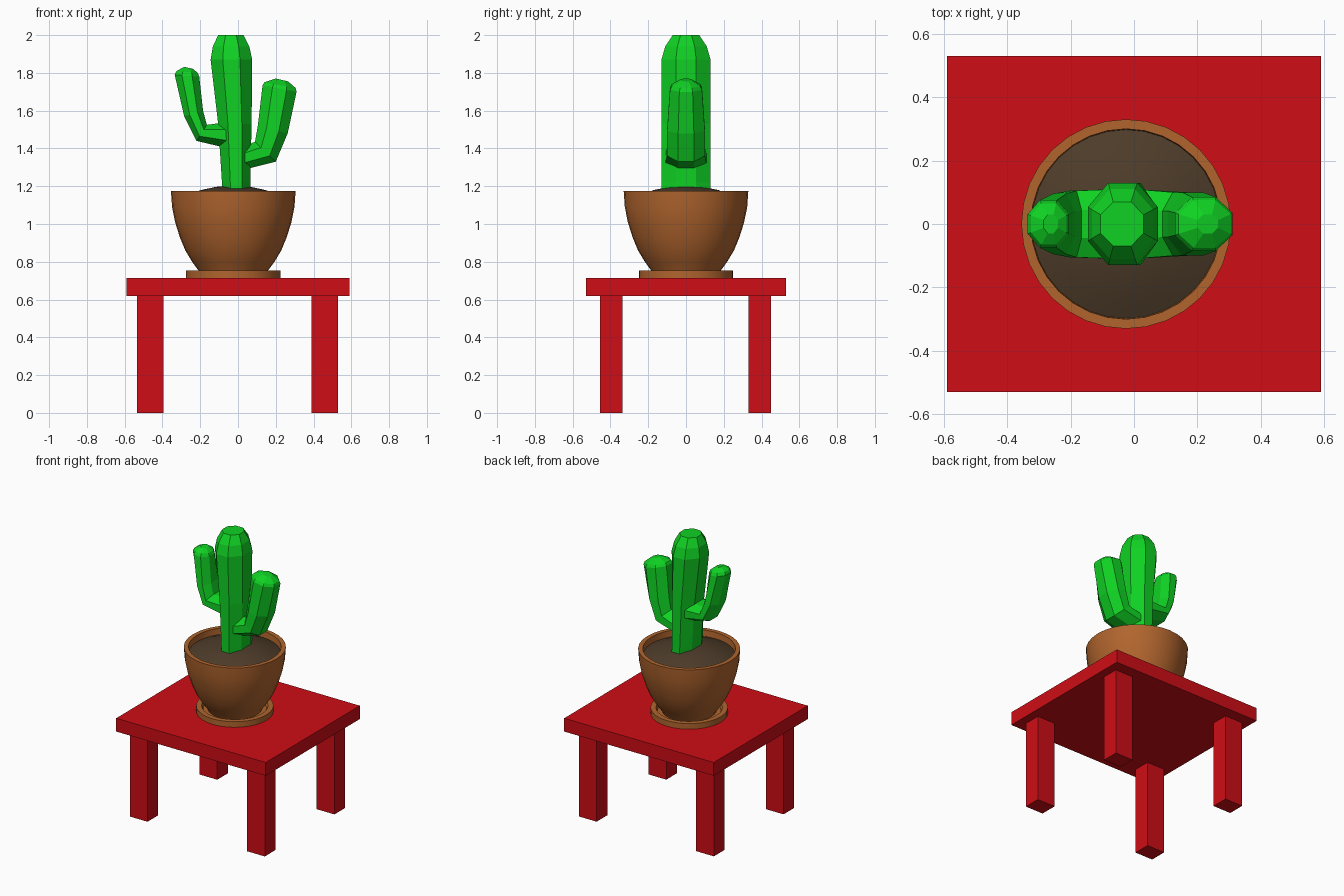
import bpy, bmesh
from math import cos, sin, pi, radians

if "Cube" in bpy.data.objects:
    bpy.data.objects.remove(bpy.data.objects["Cube"])

PX = -0.025  # pot centre in x


def material(name, rgb):
    m = bpy.data.materials.new(name)
    m.diffuse_color = (*rgb, 1)
    m.use_nodes = True
    m.node_tree.nodes["Principled BSDF"].inputs["Base Color"].default_value = m.diffuse_color
    return m


RED = material("red paint", (0.62, 0.004, 0.008))
CLAY = material("terracotta", (0.44, 0.13, 0.027))
SOIL = material("soil", (0.075, 0.045, 0.023))
GREEN = material("cactus green", (0.005, 0.64, 0.017))


def finish(bm, name, mat, smooth=None):
    bmesh.ops.recalc_face_normals(bm, faces=bm.faces)
    me = bpy.data.meshes.new(name)
    bm.to_mesh(me)
    bm.free()
    me.materials.append(mat)
    ob = bpy.data.objects.new(name, me)
    bpy.context.collection.objects.link(ob)
    if smooth:
        bpy.ops.object.select_all(action='DESELECT')
        ob.select_set(True)
        bpy.context.view_layer.objects.active = ob
        bpy.ops.object.shade_smooth_by_angle(angle=radians(smooth))
    return ob


def box(name, x0, x1, y0, y1, z0, z1, mat):
    bm = bmesh.new()
    bmesh.ops.create_cube(bm, size=1)
    for v in bm.verts:
        v.co = ((x0 + x1) / 2 + v.co.x * (x1 - x0),
                (y0 + y1) / 2 + v.co.y * (y1 - y0),
                (z0 + z1) / 2 + v.co.z * (z1 - z0))
    return finish(bm, name, mat)


def loft(bm, rings, caps=(True, True)):
    loops = [[bm.verts.new(p) for p in r] for r in rings]
    n = len(loops[0])
    for a, b in zip(loops, loops[1:]):
        for i in range(n):
            j = (i + 1) % n
            bm.faces.new((a[i], a[j], b[j], b[i]))
    if caps[0]:
        bm.faces.new(loops[0])
    if caps[1]:
        bm.faces.new(loops[-1])


def lathe(name, profile, mat, seg=32):
    bm = bmesh.new()
    loft(bm, [[(PX + r * cos(2 * pi * i / seg), r * sin(2 * pi * i / seg), z)
               for i in range(seg)] for r, z in profile])
    return finish(bm, name, mat, 35)


def stem(name, sections):
    """Octagonal limb; each section spans (xa,za)-(xb,zb) in profile, half-depth w."""
    k = 1 / cos(pi / 8)
    rings = []
    for xa, za, xb, zb, w in sections:
        ring = []
        for i in range(8):
            t = pi / 8 + i * pi / 4
            c, s = k * cos(t) / 2, k * sin(t)
            ring.append(((xa + xb) / 2 + c * (xb - xa), s * w,
                         (za + zb) / 2 + c * (zb - za)))
        rings.append(ring)
    bm = bmesh.new()
    loft(bm, rings)
    return finish(bm, name, GREEN)


# Table
box("table_top", -0.59, 0.59, -0.53, 0.53, 0.62, 0.715, RED)
for side, x0, x1 in (("left", -0.535, -0.395), ("right", 0.39, 0.53)):
    for end, y0, y1 in (("front", -0.455, -0.335), ("back", 0.33, 0.45)):
        box(f"{end}_{side}_leg", x0, x1, y0, y1, 0, 0.625, RED)

# Saucer, pot and soil
lathe("saucer", [(0.25, 0.712), (0.25, 0.755), (0.215, 0.755), (0.205, 0.735)], CLAY)
lathe("pot", [(0.17, 0.725), (0.185, 0.755), (0.218, 0.80), (0.254, 0.86), (0.283, 0.93),
              (0.308, 1.01), (0.324, 1.09), (0.33, 1.175), (0.30, 1.175),
              (0.295, 1.09), (0.28, 1.03)], CLAY)
lathe("soil", [(0.29, 1.08), (0.299, 1.13), (0.24, 1.155), (0.17, 1.18),
               (0.09, 1.197), (0.02, 1.2)], SOIL)

# Cactus trunk and two arms
stem("cactus_trunk", [
    (-0.078, 1.10, 0.065, 1.10, 0.13), (-0.085, 1.22, 0.065, 1.22, 0.13),
    (-0.105, 1.53, 0.072, 1.53, 0.13), (-0.145, 1.87, 0.075, 1.87, 0.13),
    (-0.133, 1.94, 0.06, 1.94, 0.11), (-0.105, 2.0, 0.03, 2.0, 0.07)])
stem("cactus_right_arm", [
    (0.0, 1.28, 0.0, 1.40, 0.11), (0.20, 1.33, 0.09, 1.435, 0.10),
    (0.263, 1.48, 0.105, 1.52, 0.10), (0.31, 1.70, 0.13, 1.735, 0.085),
    (0.305, 1.72, 0.14, 1.75, 0.075), (0.265, 1.755, 0.20, 1.77, 0.03)])
stem("cactus_left_arm", [
    (-0.05, 1.40, -0.05, 1.54, 0.11), (-0.22, 1.44, -0.165, 1.525, 0.105),
    (-0.285, 1.57, -0.185, 1.60, 0.095), (-0.335, 1.79, -0.205, 1.78, 0.075),
    (-0.325, 1.81, -0.213, 1.80, 0.065), (-0.285, 1.832, -0.24, 1.822, 0.03)])
